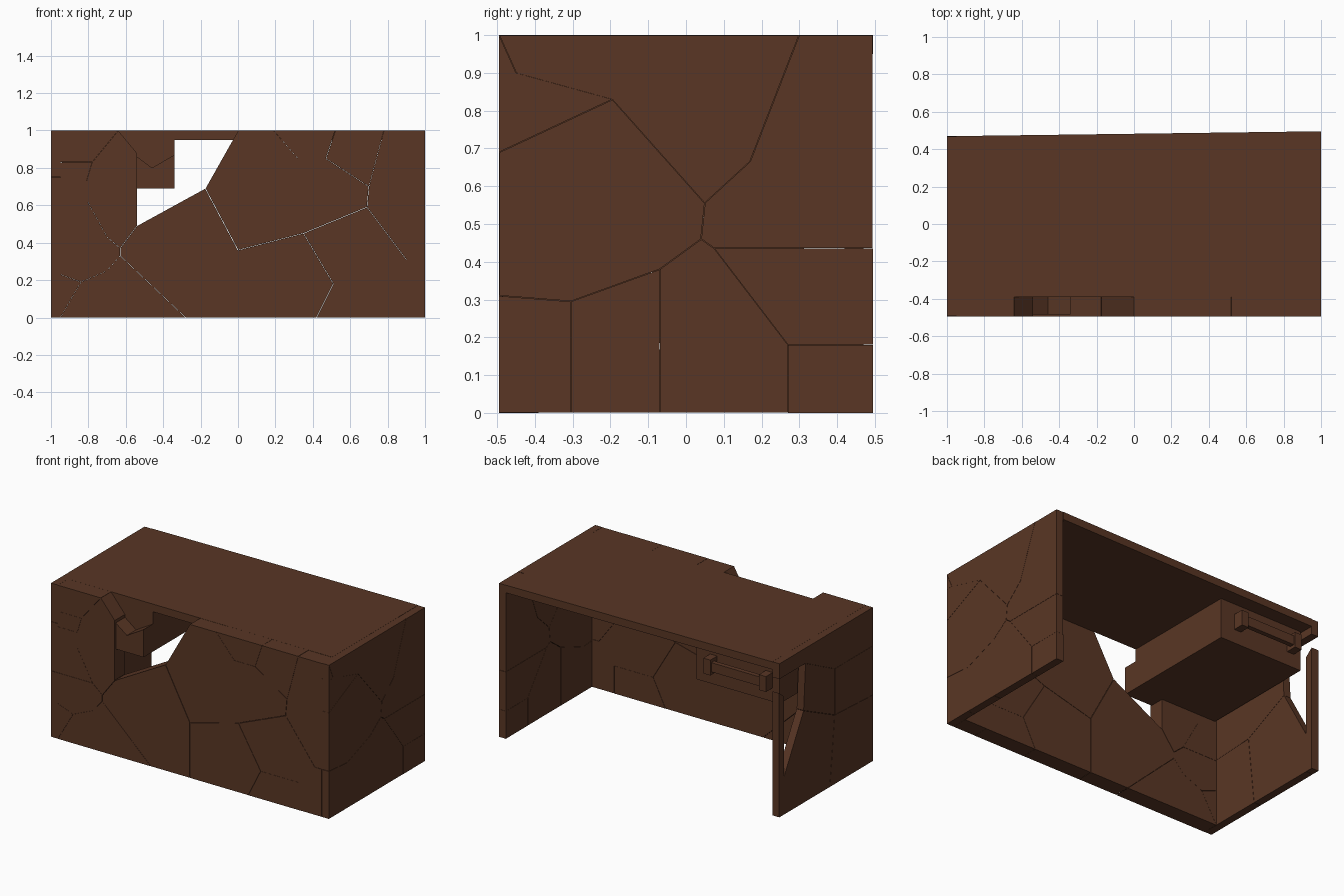
import bpy, bmesh
from mathutils import Vector

if "Cube" in bpy.data.objects:
    bpy.data.objects.remove(bpy.data.objects["Cube"])

wood = bpy.data.materials.new("dark brown wood")
wood.diffuse_color = (0.1, 0.037, 0.018, 1)
wood.use_nodes = True
wood.node_tree.nodes["Principled BSDF"].inputs["Base Color"].default_value = wood.diffuse_color


def prisms(name, polys, place, lo, hi, gap=0.0):
    """Extrude each 2D polygon between lo and hi; place maps (u, v, depth) to xyz."""
    bm = bmesh.new()
    for poly in polys:
        pts = [Vector(p) for p in poly]
        c = sum(pts, Vector((0, 0))) / len(pts)
        pts = [p + (c - p) * gap for p in pts]
        a = [bm.verts.new(place(p.x, p.y, lo)) for p in pts]
        b = [bm.verts.new(place(p.x, p.y, hi)) for p in pts]
        n = len(pts)
        bm.faces.new(a)
        bm.faces.new(b[::-1])
        for i in range(n):
            bm.faces.new((a[i], b[i], b[(i + 1) % n], a[(i + 1) % n]))
    bmesh.ops.recalc_face_normals(bm, faces=bm.faces)
    me = bpy.data.meshes.new(name)
    bm.to_mesh(me)
    bm.free()
    me.materials.append(wood)
    ob = bpy.data.objects.new(name, me)
    bpy.context.collection.objects.link(ob)
    return ob


def along_y(u, v, d): return (u, d, v)
def along_x(u, v, d): return (d, u, v)
def along_z(u, v, d): return (u, v, d)


def rect(u0, u1, v0, v1):
    return [(u0, v0), (u1, v0), (u1, v1), (u0, v1)]


def shards(points, names):
    return [[points[ch] for ch in s] for s in names.split()]


# Front panel: cracked shards (x, z) around the broken hole
X = 0.95
F = dict(
    a=(-X, 0), b=(-.28, 0), c=(0, 0), d=(.42, 0), e=(.79, 0), f=(X, 0),
    g=(X, .31), h=(X, 1), i=(.78, 1), j=(.52, 1), k=(.19, 1), l=(0, 1),
    m=(-.175, .69), n=(0, .36), o=(.35, .45), p=(.51, .18), q=(.79, .18),
    r=(.9, .31), s=(.69, .59), t=(.7, .7), u=(.47, .85), v=(.32, .85),
    w=(-.54, .49), x=(-.63, .37), y=(-.63, .33), z=(-.7, .25), A=(-.84, .19),
    C=(-X, .23), D=(-X, .43), E=(-.7, .43), F=(-.81, .63), G=(-.81, .73),
    H=(-.78, .83), I=(-.64, 1), J=(-X, .73), K=(-X, .83), L=(-X, 1), M=(-.54, .88))
prisms("front_panel", shards(F, "abyzA aAC CAzyxED bcnmwxy cdpon deqp efgrsopq "
       "ghitsr ijut jkvu klmnostuv DEFGJ JGHK KHIL ExwMIHGF"),
       along_y, -.495, -.39, .004)

# Right side panel: cracked shards (y, z)
R = dict(
    a=(-.495, 0), b=(-.305, 0), c=(-.07, 0), d=(.27, 0), e=(.495, 0), f=(.495, .18),
    g=(.495, .435), h=(.495, 1), i=(.3, 1), j=(-.495, 1), k=(-.495, .9),
    l=(-.495, .69), m=(-.495, .31), n=(-.305, .295), o=(-.07, .38), p=(.04, .46),
    q=(.075, .435), r=(.27, .18), s=(.05, .555), t=(.17, .665), u=(-.195, .83),
    v=(-.45, .9))
prisms("right_panel", shards(R, "abnm bcon cdrqpo defr fgqr ghitspq ijvust jkv kluv lmnopsu"),
       along_x, .95, 1, .004)

# Left side panel: shards (y, z) with a chunk missing near the back
S = dict(
    a=(-.495, 0), m=(-.05, 0), o=(.42, 0), b=(.47, 0), c=(.47, .81), d=(.42, .77),
    e=(.42, .25), f=(.22, .6), g=(.2, .9), h=(.47, .9), i=(.47, 1), j=(-.495, 1),
    p=(-.495, .75), l=(-.495, .43), k=(-.1, .45), n=(-.1, .75))
prisms("left_panel", shards(S, "obcde moefk amkl lknp kfgn nghijp"), along_x, -1, -.95, .004)

# Desk top, its back edge slightly skewed
prisms("desk_top", [[(-.95, -.39), (.95, -.39), (.95, .495), (-.95, .47)]], along_z, .95, 1)

# Drawer body, with its broken end showing through the hole
prisms("drawer", [rect(-.94, -.34, .69, .95)], along_y, -.39, .38)
prisms("drawer_broken_end", [[(-.54, .69), (-.34, .69), (-.34, .87), (-.46, .8), (-.54, .86)]],
       along_y, -.485, -.39)

# Drawer handle: two end posts and a bar between them
prisms("handle_posts", [rect(-.89, -.84, .78, .88), rect(-.49, -.44, .78, .88)],
       along_y, .38, .45)
prisms("handle_bar", [rect(-.84, -.49, .80, .86)], along_y, .41, .44)
